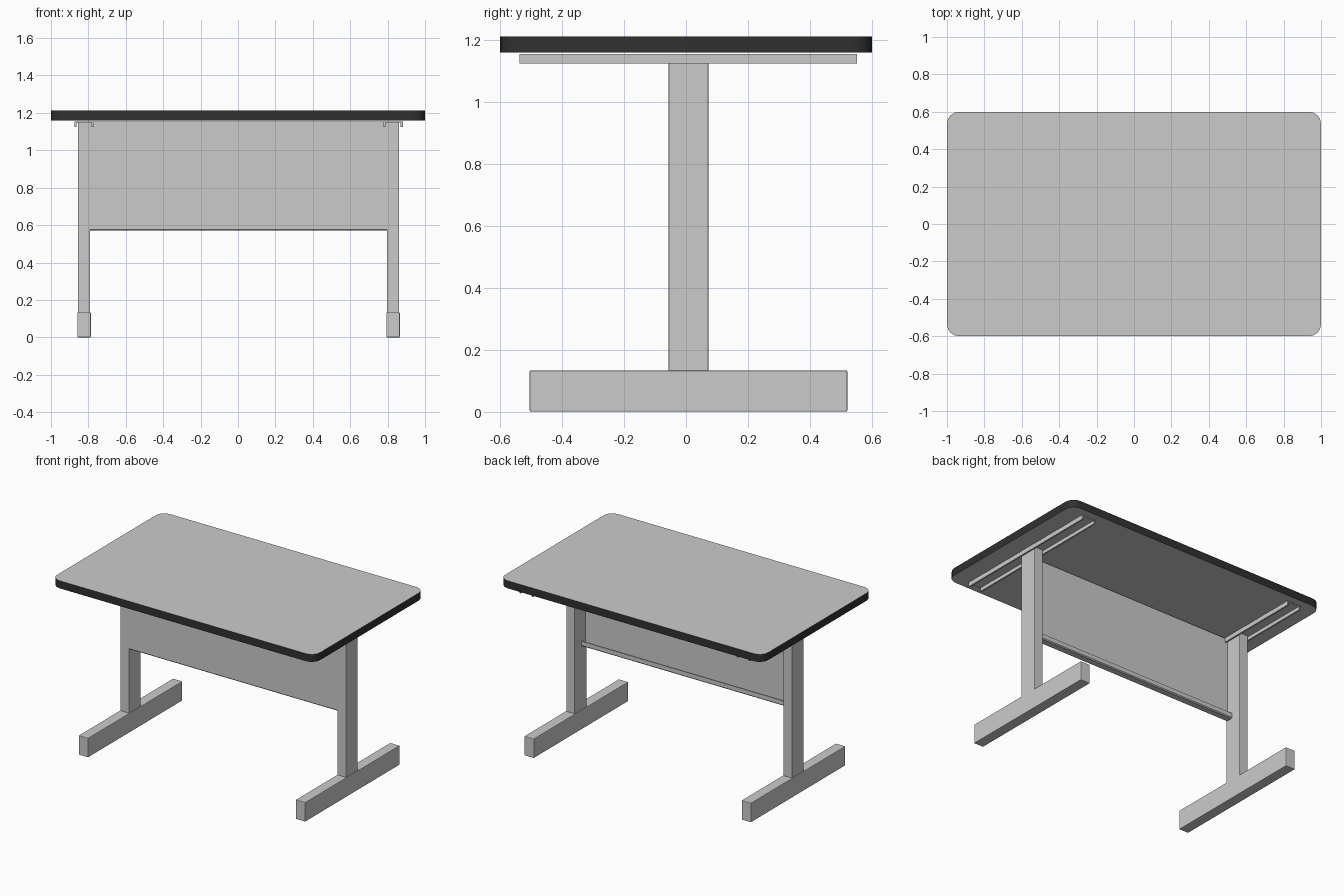
import bpy, bmesh, math

if "Cube" in bpy.data.objects:
    bpy.data.objects.remove(bpy.data.objects["Cube"])

OX, OY = 0.003, 0.008      # the frame sits slightly off the centre of the top


def finish(name, bm, bevel=0.0):
    bmesh.ops.recalc_face_normals(bm, faces=bm.faces)
    me = bpy.data.meshes.new(name)
    bm.to_mesh(me)
    bm.free()
    ob = bpy.data.objects.new(name, me)
    bpy.context.collection.objects.link(ob)
    if bevel:
        mod = ob.modifiers.new("edge_bevel", 'BEVEL')
        mod.width = bevel
        mod.segments = 2
    return ob


def prism(name, outline, direction, bevel=0.0):
    """Extrude a closed outline of 3D points along a direction."""
    bm = bmesh.new()
    face = bm.faces.new([bm.verts.new(p) for p in outline])
    ext = bmesh.ops.extrude_face_region(bm, geom=[face])
    verts = [g for g in ext["geom"] if isinstance(g, bmesh.types.BMVert)]
    bmesh.ops.translate(bm, verts=verts, vec=direction)
    return finish(name, bm, bevel)


def box(name, x0, x1, y0, y1, z0, z1, bevel=0.0):
    return prism(name, [(x0, y0, z0), (x1, y0, z0), (x1, y1, z0), (x0, y1, z0)],
                 (0, 0, z1 - z0), bevel)


# Tabletop with rounded corners and a dark edge band
R, SEG = 0.065, 4
outline = []
for k, (sx, sy) in enumerate([(1, 1), (-1, 1), (-1, -1), (1, -1)]):
    for i in range(SEG + 1):
        a = math.pi / 2 * (k + i / SEG)
        outline.append((sx * (1 - R) + R * math.cos(a),
                        sy * (0.6 - R) + R * math.sin(a), 1.16))
top = prism("tabletop", outline, (0, 0, 0.052))
black = bpy.data.materials.new("black_edge")
black.diffuse_color = (0.03, 0.03, 0.03, 1)
black.use_nodes = True
black.node_tree.nodes["Principled BSDF"].inputs["Base Color"].default_value = black.diffuse_color
top.data.materials.append(None)
top.data.materials.append(black)
for p in top.data.polygons:
    if abs(p.normal.z) < 0.5:
        p.material_index = 1
        p.use_smooth = True
bpy.context.view_layer.objects.active = top
top.select_set(True)
bpy.ops.object.shade_smooth_by_angle(angle=math.radians(35))

# Legs, feet and the channel rails under the top
for side, s in (("left", -1), ("right", 1)):
    c = OX + s * 0.826
    box(side + "_foot", c - 0.036, c + 0.036, OY - 0.513, OY + 0.513, 0, 0.133, 0.004)
    box(side + "_leg", c - 0.033, c + 0.033, OY - 0.064, OY + 0.064, 0.13, 1.149, 0.003)
    w, t, zb, zt = 0.052, 0.011, 1.125, 1.155
    channel = [(-w, zb), (-w, zt), (w, zt), (w, zb),
               (w - t, zb), (w - t, zt - 0.006), (-w + t, zt - 0.006), (-w + t, zb)]
    prism(side + "_rail", [(c + x, OY - 0.545, z) for x, z in channel], (0, 1.09, 0))

# Modesty panel with a folded, upturned lip along the bottom
y0, y1, zb, t = -0.054, 0.0, 0.57, 0.008
fold = [(y0, 1.153), (y0, zb + 0.006), (y0 + 0.006, zb), (y1 - 0.006, zb),
        (y1, zb + 0.006), (y1, zb + 0.035), (y1 - t, zb + 0.035), (y1 - t, zb + t),
        (y0 + t, zb + t), (y0 + t, 1.153)]
prism("modesty_panel", [(OX - 0.793, y, z) for y, z in fold], (1.586, 0, 0))
